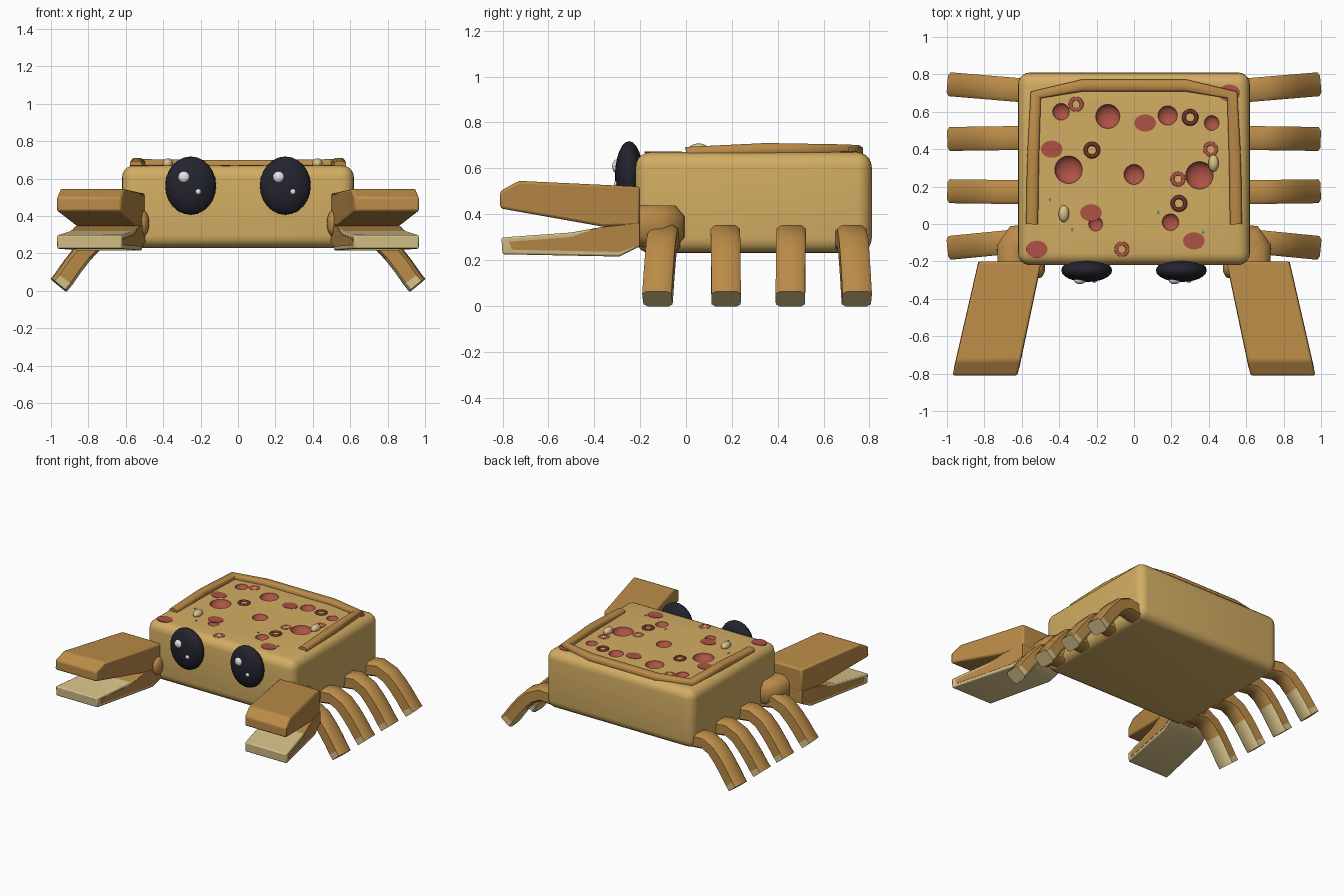
import bpy, bmesh, math
from mathutils import Vector

old = bpy.data.objects.get("Cube")
if old:
    bpy.data.objects.remove(old, do_unlink=True)


def material(name, r, g, b):
    m = bpy.data.materials.new(name)
    m.use_nodes = True
    m.diffuse_color = (r, g, b, 1)
    m.node_tree.nodes["Principled BSDF"].inputs["Base Color"].default_value = (r, g, b, 1)
    return m


CHEESE = material("golden cheese", 0.65, 0.42, 0.125)
CRUST = material("baked crust", 0.50, 0.26, 0.065)
CREAM = material("pale cream", 0.68, 0.54, 0.25)
BLACK = material("eye black", 0.016, 0.017, 0.027)
WHITE = material("eye white", 0.80, 0.80, 0.80)
RED = material("sauce red", 0.42, 0.085, 0.06)
MAROON = material("dark ring red", 0.17, 0.03, 0.018)
GREEN = material("herb green", 0.10, 0.25, 0.15)
TOP = 0.67


def finish(name, bm, mats, rule=None, angle=40):
    """Turn a bmesh into a smooth-shaded object, colouring faces by rule."""
    bmesh.ops.recalc_face_normals(bm, faces=bm.faces)
    if rule:
        for f in bm.faces:
            f.material_index = rule(f.calc_center_median(), f.normal)
    mesh = bpy.data.meshes.new(name)
    bm.to_mesh(mesh)
    bm.free()
    for m in mats:
        mesh.materials.append(m)
    mesh.shade_smooth()
    mesh.set_sharp_from_angle(angle=math.radians(angle))
    ob = bpy.data.objects.new(name, mesh)
    bpy.context.collection.objects.link(ob)
    return ob


def add_ball(bm, centre, radii, seg=24):
    made = bmesh.ops.create_uvsphere(bm, u_segments=seg, v_segments=seg // 2, radius=1)
    bmesh.ops.scale(bm, verts=made["verts"], vec=radii)
    bmesh.ops.translate(bm, verts=made["verts"], vec=centre)


def ball(name, centre, radii, mat):
    bm = bmesh.new()
    add_ball(bm, centre, radii)
    return finish(name, bm, [mat])


def sweep(name, path, half_w, half_h, mats, rule=None, soft=0.6):
    """Loft a chamfered box section along a path."""
    bm = bmesh.new()
    pts = [Vector(p) for p in path]
    section = [(1, -soft), (1, soft), (soft, 1), (-soft, 1),
               (-1, soft), (-1, -soft), (-soft, -1), (soft, -1)]
    rings = []
    for i, p in enumerate(pts):
        t = (pts[min(i + 1, len(pts) - 1)] - pts[max(i - 1, 0)]).normalized()
        side = t.cross(Vector((0, 0, 1))).normalized()
        up = side.cross(t)
        rings.append([bm.verts.new(p + side * a * half_w + up * b * half_h) for a, b in section])
    for r, q in zip(rings, rings[1:]):
        for k in range(8):
            bm.faces.new((r[k], r[(k + 1) % 8], q[(k + 1) % 8], q[k]))
    bm.faces.new(rings[0])
    bm.faces.new(rings[-1])
    return finish(name, bm, mats, rule, 50)


def claw_prism(name, profile, s, grow, mats, rule=None, bevel=0.012):
    """Extrude a side profile sideways, splaying outward to the front."""
    bm = bmesh.new()
    inner, outer = [], []
    for y, z in profile:
        d = -0.2 - y
        inner.append(bm.verts.new((s * (0.495 + 0.21 * d - grow), y, z)))
        outer.append(bm.verts.new((s * (0.83 + 0.23 * d + grow), y, z)))
    n = len(profile)
    for k in range(n):
        j = (k + 1) % n
        bm.faces.new((inner[k], inner[j], outer[j], outer[k]))
    bm.faces.new(inner)
    bm.faces.new(outer)
    ob = finish(name, bm, mats, rule, 30)
    if bevel:
        mod = ob.modifiers.new("soft edges", "BEVEL")
        mod.width, mod.segments = bevel, 2
    return ob


def disc(name, x, y, rx, ry, mat, seg=20):
    bm = bmesh.new()
    made = bmesh.ops.create_cone(bm, cap_ends=True, segments=seg, radius1=1, radius2=1, depth=1)
    bmesh.ops.scale(bm, verts=made["verts"], vec=(rx, ry, 0.006))
    bmesh.ops.translate(bm, verts=made["verts"], vec=(x, y, TOP))
    return finish(name, bm, [mat])


def ring(name, x, y, major, minor, flat, mat):
    bpy.ops.mesh.primitive_torus_add(location=(x, y, TOP), major_radius=major, minor_radius=minor,
                                     major_segments=20, minor_segments=8)
    ob = bpy.context.object
    ob.name = name
    ob.scale.z = flat
    ob.data.materials.append(mat)
    ob.data.shade_smooth()


# Body: rounded slab with round red hollows pressed into the top
bm = bmesh.new()
cube = bmesh.ops.create_cube(bm, size=1)
bmesh.ops.scale(bm, verts=cube["verts"], vec=(1.24, 1.03, 0.44))
bmesh.ops.translate(bm, verts=cube["verts"], vec=(0, 0.295, 0.45))
bmesh.ops.bevel(bm, geom=bm.edges[:], offset=0.065, segments=5, profile=0.5, affect="EDGES")
body = finish("body", bm, [CHEESE, RED])

bm = bmesh.new()
for x, y, r in [(-0.39, 0.6, 0.045), (-0.14, 0.575, 0.065), (0.18, 0.58, 0.052),
                (0.415, 0.54, 0.04), (-0.35, 0.29, 0.074), (0, 0.265, 0.054),
                (0.35, 0.26, 0.074), (0.195, 0.01, 0.045), (-0.205, 0, 0.038)]:
    add_ball(bm, (x, y, TOP + 0.001), (r, r, r * 0.6))
cutter = finish("hollow_cutter", bm, [CHEESE, RED], lambda c, n: 1)
cutter.hide_render = True
cut = body.modifiers.new("hollows", "BOOLEAN")
cut.operation, cut.solver, cut.object = "DIFFERENCE", "EXACT", cutter
result = bpy.data.meshes.new_from_object(body.evaluated_get(bpy.context.evaluated_depsgraph_get()))
body.modifiers.clear()
body.data = result
body.data.set_sharp_from_angle(angle=math.radians(40))
bpy.data.objects.remove(cutter, do_unlink=True)

# Raised crust rim around the back and sides
half = [(0.545, 0, 0.665), (0.54, 0.35, 0.682), (0.525, 0.69, 0.676), (0.28, 0.74, 0.672)]
rim = half + [(-x, y, z) for x, y, z in reversed(half)]
sweep("crust_rim", rim, 0.032, 0.028, [CRUST])

# Toppings
for x, y in [(-0.44, 0.4), (0.06, 0.54), (-0.23, 0.06), (0.32, -0.09), (-0.52, -0.135), (0.51, 0.7)]:
    disc("sauce_patch", x, y, 0.058, 0.046, RED)
for x, y in [(-0.31, 0.64), (0.41, 0.4), (0.235, 0.24), (-0.065, -0.135)]:
    ring("sauce_ring", x, y, 0.03, 0.01, 0.3, RED)
for x, y in [(0.3, 0.57), (-0.225, 0.395), (0.24, 0.11)]:
    ring("dark_ring", x, y, 0.034, 0.011, 0.8, MAROON)
for x, y in [(-0.375, 0.055), (0.425, 0.325)]:
    ball("cream_drop", (x, y, 0.68), (0.028, 0.045, 0.028), CREAM)
for x, y in [(-0.45, 0.13), (0.37, -0.045), (0.355, -0.12), (0.13, 0.06), (-0.33, -0.03)]:
    disc("herb_fleck", x, y, 0.007, 0.012, GREEN, 5)

# Eyes, with highlights on the same side of each
for s, side in ((1, "left"), (-1, "right")):
    x = 0.253 * s
    ball(side + "_eye", (x, -0.248, 0.562), (0.136, 0.062, 0.156), BLACK)
    ball(side + "_eye_glint", (x - 0.036, -0.3, 0.608), (0.031, 0.022, 0.031), WHITE)
    ball(side + "_eye_small_glint", (x + 0.04, -0.3, 0.53), (0.016, 0.014, 0.016), WHITE)

UPPER = [(-0.2, 0.35), (-0.2, 0.52), (-0.73, 0.545), (-0.81, 0.5), (-0.81, 0.425), (-0.36, 0.345)]
LOWER = [(-0.2, 0.26), (-0.29, 0.215), (-0.8, 0.225), (-0.805, 0.298),
         (-0.5, 0.32), (-0.36, 0.345), (-0.2, 0.365)]
CHEEK = [(-0.202, 0.265), (-0.29, 0.235), (-0.76, 0.245), (-0.77, 0.28),
         (-0.5, 0.3), (-0.38, 0.342), (-0.202, 0.36)]


def jaw_rule(c, n):
    return int(n.y > 0.5 or (n.z > 0.3 and c.y > -0.5))


def leg_rule(c, n):
    sole = n.z < -0.3 and abs(n.y) < 0.8 and c.z < 0.16
    return int(sole or c.z < 0.05)


for s, side in ((1, "left"), (-1, "right")):
    # Arm and claw
    arm = [(0.56, -0.08, 0.345), (0.63, -0.085, 0.345), (0.652, -0.12, 0.345), (0.65, -0.25, 0.35)]
    sweep(side + "_arm", [(s * x, y, z) for x, y, z in arm], 0.08, 0.092, [CRUST], soft=0.5)
    ball(side + "_claw_joint", (s * 0.51, -0.235, 0.36), (0.035, 0.055, 0.07), CRUST)
    claw_prism(side + "_upper_claw", UPPER, s, 0, [CRUST])
    claw_prism(side + "_lower_claw", LOWER, s, 0, [CREAM, CRUST], jaw_rule, 0.008)
    claw_prism(side + "_lower_claw_cheek", CHEEK, s, 0.002, [CRUST], bevel=0)

    # Four arched legs with cream feet
    for i, (y0, y1) in enumerate([(-0.09, -0.125), (0.17, 0.175), (0.46, 0.455), (0.715, 0.745)]):
        arch = [(0.56, 0.285), (0.69, 0.3), (0.77, 0.262), (0.83, 0.2), (0.885, 0.13),
                (0.932, 0.062), (0.958, 0.03)]
        path = [(s * x, y0 + (y1 - y0) * (x - 0.6) / 0.36, z) for x, z in arch]
        sweep(f"{side}_leg_{i + 1}", path, 0.064, 0.052, [CRUST, CREAM], leg_rule, 0.7)
